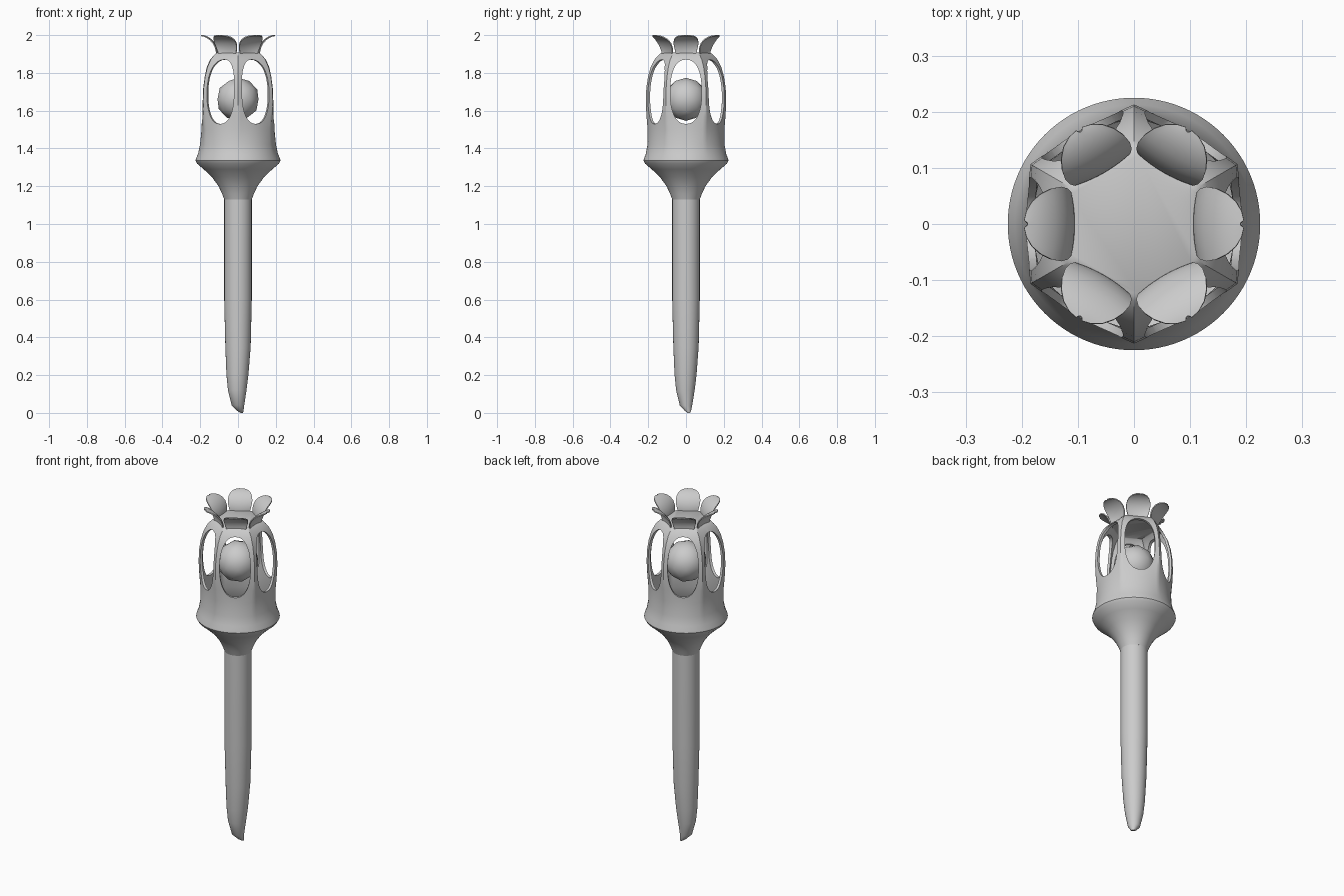
import bpy, bmesh, math
from mathutils import Matrix

if "Cube" in bpy.data.objects:
    bpy.data.objects.remove(bpy.data.objects["Cube"])

grey = bpy.data.materials.new("plain grey")
grey.use_nodes = True
grey.diffuse_color = (0.6, 0.6, 0.6, 1)
grey.node_tree.nodes["Principled BSDF"].inputs["Base Color"].default_value = (0.6, 0.6, 0.6, 1)


def make_object(name, bm):
    mesh = bpy.data.meshes.new(name)
    bmesh.ops.recalc_face_normals(bm, faces=bm.faces)
    bm.to_mesh(mesh)
    bm.free()
    obj = bpy.data.objects.new(name, mesh)
    bpy.context.scene.collection.objects.link(obj)
    mesh.materials.append(grey)
    return obj


def activate(obj):
    bpy.ops.object.select_all(action='DESELECT')
    obj.select_set(True)
    bpy.context.view_layer.objects.active = obj


def smooth(obj, degrees):
    activate(obj)
    bpy.ops.object.shade_smooth_by_angle(angle=math.radians(degrees))


def apply_all(obj):
    activate(obj)
    for name in [m.name for m in obj.modifiers]:
        bpy.ops.object.modifier_apply(modifier=name)


def loft(name, rings, caps=True):
    """Skin a list of rings, each a list of points."""
    bm = bmesh.new()
    loops = [[bm.verts.new(p) for p in ring] for ring in rings]
    n = len(loops[0])
    for low, high in zip(loops, loops[1:]):
        for i in range(n):
            j = (i + 1) % n
            bm.faces.new((low[i], low[j], high[j], high[i]))
    if caps:
        bm.faces.new(loops[0][::-1])
        bm.faces.new(loops[-1])
    return make_object(name, bm)


def hex_ring(z, flat, corner, shift=0.0, n=96):
    """Ring between a circle and a hexagon with corners at the pillars."""
    points = []
    for i in range(n):
        a = math.tau * i / n
        d = (a + math.pi / 6) % (math.pi / 3) - math.pi / 6
        k = (1 / math.cos(d) - 1) / (1 / math.cos(math.pi / 6) - 1)
        r = flat + (corner - flat) * k
        points.append((r * math.cos(a) + shift, r * math.sin(a) + 0.8 * shift, z))
    return points


# Stem with an oblique tip: height, radius, sideways shift
stem_profile = [(0, .006, .02), (.01, .016, .013), (.04, .033, 0), (.12, .049, -.004),
                (.2, .058, -.003), (.35, .067, 0), (.6, .073, 0), (1.14, .073, 0)]
stem = loft("stem", [hex_ring(z, r, r, s, 48) for z, r, s in stem_profile])
smooth(stem, 50)

# Hollow lantern head: height, radius at the flats, radius at the corners
head_profile = [(1.13, .073, .073), (1.16, .084, .084), (1.2, .103, .103), (1.25, .139, .139),
                (1.29, .182, .182), (1.32, .217, .217), (1.335, .225, .225), (1.345, .223, .223),
                (1.37, .212, .213), (1.42, .201, .204), (1.5, .193, .203), (1.57, .192, .209),
                (1.65, .191, .213), (1.72, .188, .21), (1.78, .18, .201), (1.83, .168, .187),
                (1.87, .148, .167), (1.89, .13, .15), (1.902, .117, .137), (1.907, .108, .128)]
head = loft("lantern_head", [hex_ring(*p) for p in head_profile])
shell = head.modifiers.new("shell", 'SOLIDIFY')
shell.thickness = 0.014
shell.offset = -1
apply_all(head)

# Six arched windows cut through the head
cutters = []
for i in range(6):
    turn = Matrix.Rotation(math.tau * i / 6, 3, 'Z')
    rings = []
    for x in (0.06, 0.3):
        ring = []
        for j in range(48):
            a = math.tau * j / 48
            c, s = math.cos(a), math.sin(a)
            y = 0.083 * math.copysign(abs(c) ** 0.85, c)
            z = 1.70 + 0.17 * math.copysign(abs(s) ** 0.85, s)
            ring.append(turn @ Matrix.Translation((x, y, z)).to_translation())
        rings.append(ring)
    cutter = loft("window_cutter", rings)
    cutter.hide_render = True
    cutters.append(cutter)
    cut = head.modifiers.new("window", 'BOOLEAN')
    cut.operation = 'DIFFERENCE'
    cut.solver = 'EXACT'
    cut.object = cutter
apply_all(head)
for cutter in cutters:
    bpy.data.objects.remove(cutter)
smooth(head, 35)

# Orb held inside the head
bm = bmesh.new()
bmesh.ops.create_icosphere(bm, subdivisions=2, radius=0.114,
                           matrix=Matrix.Translation((0, 0, 1.66)))
orb = make_object("orb", bm)
smooth(orb, 60)

# Crown of six flared petals: radius, height, half width
petal_profile = [(.108, 1.895, .052), (.109, 1.915, .057), (.115, 1.937, .063), (.126, 1.958, .066),
                 (.142, 1.976, .063), (.160, 1.988, .054), (.176, 1.995, .040), (.186, 1.997, .023),
                 (.190, 1.998, .006)]
for i in range(6):
    turn = Matrix.Rotation(math.tau * i / 6, 3, 'Z')
    bm = bmesh.new()
    rows = []
    for r, z, w in petal_profile:
        row = []
        for k in range(-5, 6):
            v = k / 5
            row.append(bm.verts.new(turn @ Matrix.Translation((r + .006 * v * v, v * w, z)).to_translation()))
        rows.append(row)
    for low, high in zip(rows, rows[1:]):
        for k in range(10):
            bm.faces.new((low[k], low[k + 1], high[k + 1], high[k]))
    petal = make_object(f"petal_{i + 1}", bm)
    thick = petal.modifiers.new("thickness", 'SOLIDIFY')
    thick.thickness = 0.006
    thick.offset = 0
    apply_all(petal)
    smooth(petal, 40)
